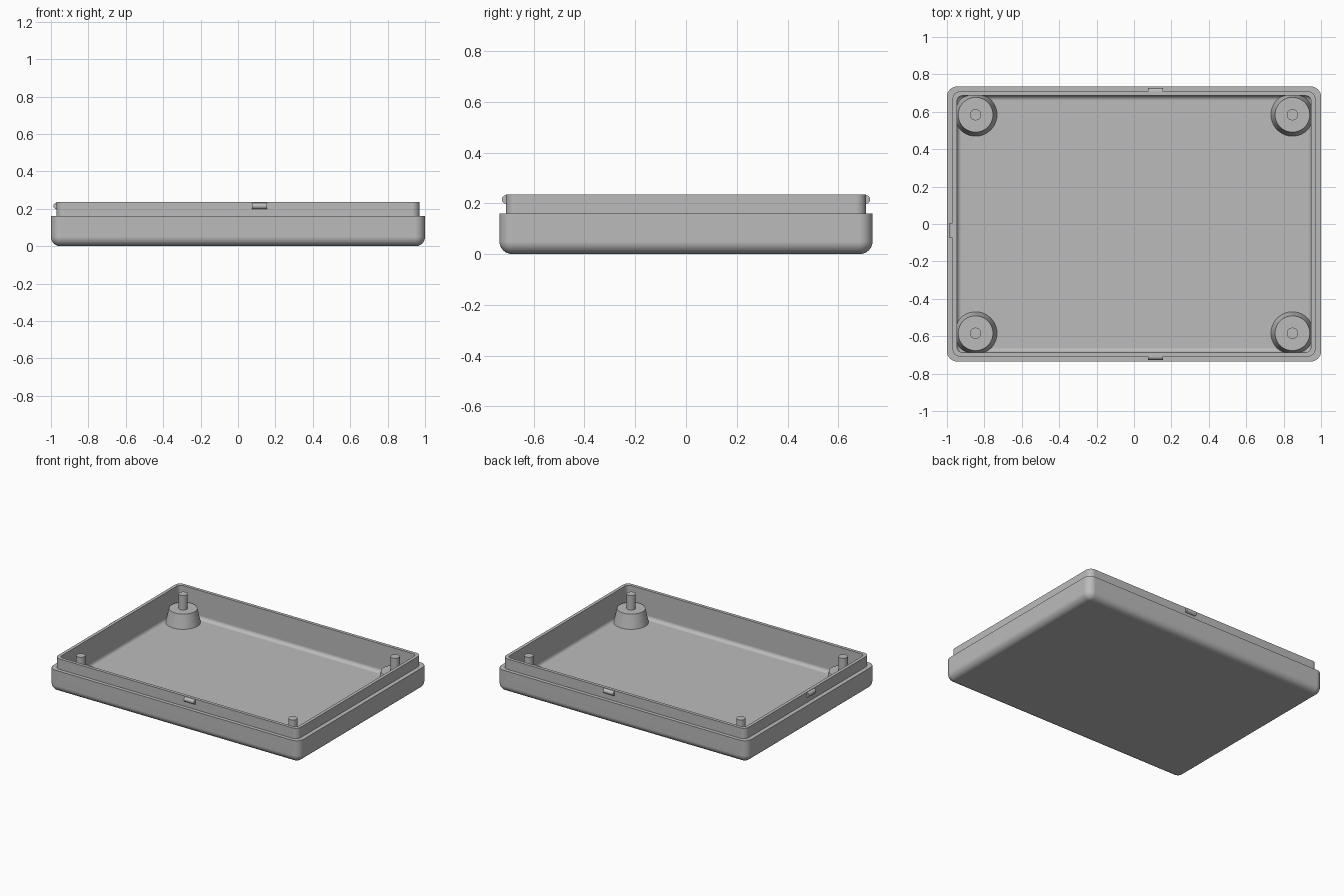
import bpy, bmesh
from math import sin, cos, pi, radians
from mathutils import Matrix, Vector

cube = bpy.data.objects.get("Cube")
if cube:
    bpy.data.objects.remove(cube, do_unlink=True)

GREY = (0.5, 0.5, 0.5, 1)
grey = bpy.data.materials.new("plain grey plastic")
grey.use_nodes = True
grey.diffuse_color = GREY
grey.node_tree.nodes["Principled BSDF"].inputs["Base Color"].default_value = GREY

FLOOR, STEP, TOP = 0.03, 0.16, 0.235
LIP_X, LIP_Y = 0.97, 0.709


def finish(name, bm):
    bmesh.ops.recalc_face_normals(bm, faces=bm.faces)
    mesh = bpy.data.meshes.new(name)
    bm.to_mesh(mesh)
    bm.free()
    mesh.materials.append(grey)
    ob = bpy.data.objects.new(name, mesh)
    bpy.context.collection.objects.link(ob)
    bpy.ops.object.select_all(action="DESELECT")
    ob.select_set(True)
    bpy.context.view_layer.objects.active = ob
    bpy.ops.object.shade_smooth_by_angle(angle=radians(30))
    ob.modifiers.new("even shading", "WEIGHTED_NORMAL").keep_sharp = True
    return ob


def rounded_ring(bm, hx, hy, r, z, seg=8):
    """Loop of vertices around a rounded rectangle."""
    ring = []
    for i, (sx, sy) in enumerate([(1, 1), (-1, 1), (-1, -1), (1, -1)]):
        for k in range(seg + 1):
            a = (i + k / seg) * pi / 2
            ring.append(bm.verts.new((sx * (hx - r) + r * cos(a),
                                      sy * (hy - r) + r * sin(a), z)))
    return ring


def skin(bm, rings):
    for a, b in zip(rings, rings[1:]):
        n = len(a)
        for i in range(n):
            j = (i + 1) % n
            bm.faces.new((a[i], a[j], b[j], b[i]))


def fillet(hx, hy, corner, radius, z, steps=8):
    """Ring sizes that round a wall into a flat bottom, lowest first."""
    for k in range(steps + 1):
        a = k / steps * pi / 2
        d = radius * (1 - sin(a))
        yield hx - d, hy - d, corner - d, z + radius * (1 - cos(a))


# Tray: outer shell, stepped lip, inner wall and floor in one skin
outer = list(fillet(1.0, 0.735, 0.054, 0.05, 0))
inner = list(fillet(0.947, 0.686, 0.03, 0.026, FLOOR))
sizes = outer + [(1.0, 0.735, 0.054, STEP), (LIP_X, LIP_Y, 0.04, STEP),
                 (LIP_X, LIP_Y, 0.04, TOP), (0.947, 0.686, 0.03, TOP)]
sizes += inner[::-1]
bm = bmesh.new()
rings = [rounded_ring(bm, *s) for s in sizes]
skin(bm, rings)
bm.faces.new(rings[0])
bm.faces.new(rings[-1])
finish("tray", bm)

# Corner posts: tapered boss with a locating pin
post_profile = [(0.117, FLOOR - 0.01), (0.093, 0.13), (0.03, 0.13), (0.03, TOP)]
for sx, side in ((1, "left"), (-1, "right")):
    for sy, end in ((1, "back"), (-1, "front")):
        bm = bmesh.new()
        n = 40
        rings = [[bm.verts.new((sx * 0.847 + r * cos(2 * pi * i / n),
                                sy * 0.584 + r * sin(2 * pi * i / n), z))
                  for i in range(n)] for r, z in post_profile]
        skin(bm, rings)
        bm.faces.new(rings[0])
        bm.faces.new(rings[-1])
        finish(f"{end}_{side}_post", bm)

# Snap ridges: short round bars half sunk into the lip
for name, spot, axis in (("front_snap", (0.115, -LIP_Y), "Y"),
                         ("back_snap", (0.115, LIP_Y), "Y"),
                         ("right_snap", (-LIP_X, -0.035), "X")):
    bm = bmesh.new()
    turn = Matrix.Rotation(pi / 2, 4, "Y" if axis == "Y" else "X")
    bmesh.ops.create_cone(bm, cap_ends=True, segments=24, radius1=0.017,
                          radius2=0.017, depth=0.082,
                          matrix=Matrix.Translation(Vector((*spot, 0.215))) @ turn)
    finish(name, bm)
